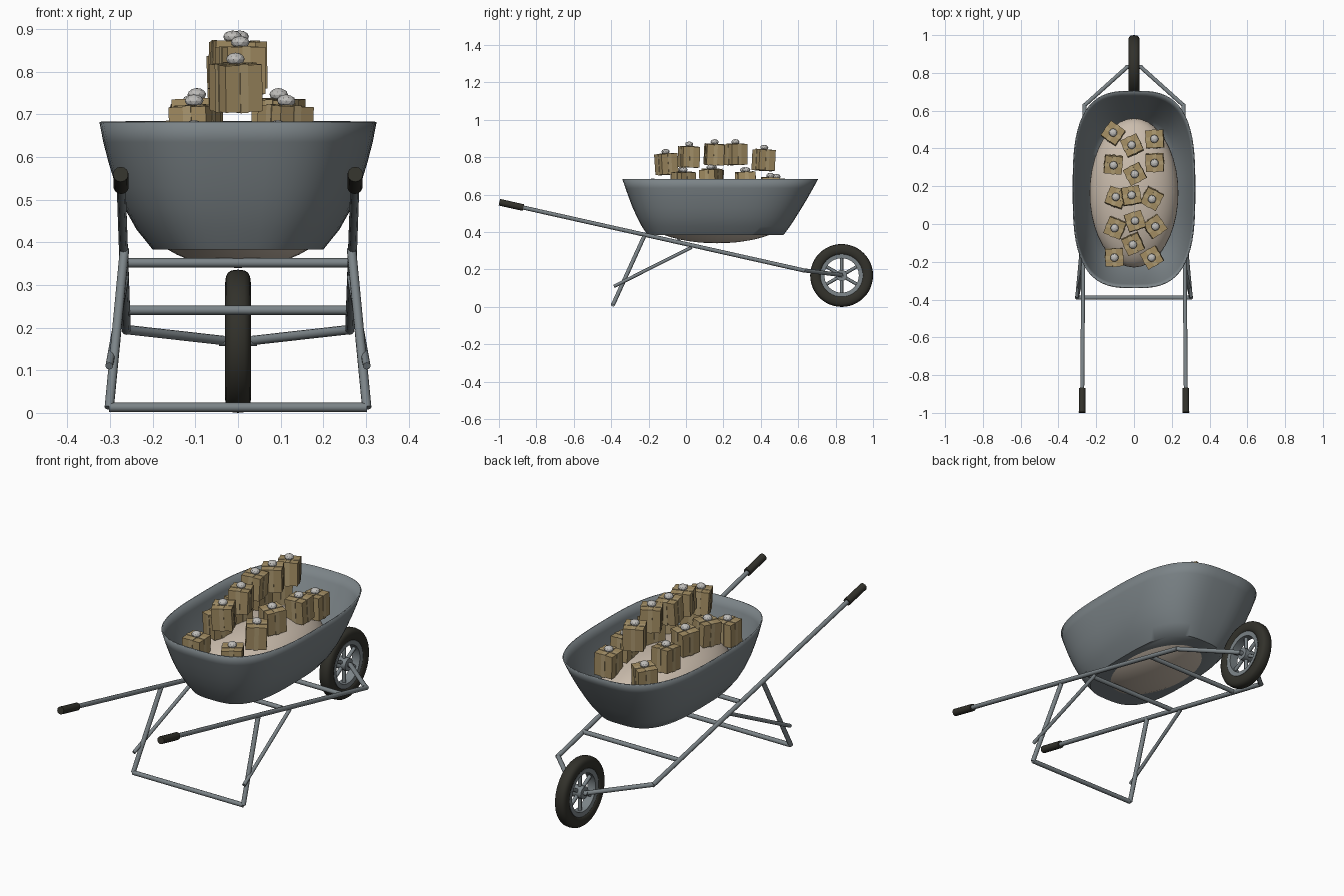
import bpy, math, random
from mathutils import Vector, Matrix, Euler

if "Cube" in bpy.data.objects:
    bpy.data.objects.remove(bpy.data.objects["Cube"])

random.seed(4)


def mat(name, r, g, b):
    m = bpy.data.materials.new(name)
    m.diffuse_color = (r, g, b, 1)
    m.use_nodes = True
    m.node_tree.nodes["Principled BSDF"].inputs["Base Color"].default_value = m.diffuse_color
    return m


METAL = mat("grey metal", 0.20, 0.23, 0.245)
RUBBER = mat("black rubber", 0.032, 0.031, 0.024)
SAND = mat("pale sand", 0.60, 0.51, 0.42)
CARD = mat("tan card", 0.37, 0.27, 0.125)
RIBBON = mat("light tan ribbon", 0.43, 0.33, 0.17)
BOW = mat("silver bow", 0.52, 0.51, 0.49)


def finish(ob, name, m, smooth=True):
    ob.name = name
    ob.data.materials.append(m)
    if smooth:
        bpy.ops.object.select_all(action='DESELECT')
        ob.select_set(True)
        bpy.context.view_layer.objects.active = ob
        bpy.ops.object.shade_smooth_by_angle(angle=math.radians(50))
    return ob


def mesh(name, verts, faces, m):
    me = bpy.data.meshes.new(name)
    me.from_pydata(verts, [], faces)
    ob = bpy.data.objects.new(name, me)
    bpy.context.collection.objects.link(ob)
    return finish(ob, name, m)


def tube(name, a, b, r, m=METAL, sides=10):
    a, b = Vector(a), Vector(b)
    bpy.ops.mesh.primitive_cylinder_add(vertices=sides, radius=r, depth=(b - a).length)
    ob = bpy.context.object
    ob.matrix_world = Matrix.Translation((a + b) / 2) @ (b - a).to_track_quat('Z', 'Y').to_matrix().to_4x4()
    return finish(ob, name, m)


def lathe_x(name, profile, centre, m, n=40):
    # closed (x, radius) profile spun about a wheel axle
    k = len(profile)
    verts, faces = [], []
    for i in range(n):
        t = 2 * math.pi * i / n
        for x, r in profile:
            verts.append((centre[0] + x, centre[1] + r * math.cos(t), centre[2] + r * math.sin(t)))
    for i in range(n):
        for j in range(k):
            a, b = i * k, ((i + 1) % n) * k
            faces.append((a + j, a + (j + 1) % k, b + (j + 1) % k, b + j))
    return mesh(name, verts, faces, m)


# tub: superellipse sections (z, half width, y min, y max), thin shell with floor
sections = [(0.383, 0.200, -0.205, 0.520), (0.43, 0.238, -0.236, 0.556),
            (0.48, 0.266, -0.262, 0.588), (0.53, 0.286, -0.285, 0.619),
            (0.585, 0.303, -0.306, 0.652), (0.635, 0.316, -0.324, 0.680),
            (0.682, 0.325, -0.340, 0.706)]
N, P = 64, 2 / 3.0
verts, faces = [], []
for z, hx, y0, y1 in sections:
    for i in range(N):
        t = 2 * math.pi * i / N
        c, s = math.cos(t), math.sin(t)
        verts.append((hx * math.copysign(abs(c) ** P, c),
                      (y0 + y1) / 2 + (y1 - y0) / 2 * math.copysign(abs(s) ** P, s), z))
for k in range(len(sections) - 1):
    for i in range(N):
        j = (i + 1) % N
        faces.append((k * N + i, k * N + j, (k + 1) * N + j, (k + 1) * N + i))
faces.append(tuple(reversed(range(N))))
tub = mesh("tub", verts, faces, METAL)
sol = tub.modifiers.new("thickness", 'SOLIDIFY')
sol.thickness = 0.006

# sand heap
bpy.ops.mesh.primitive_uv_sphere_add(segments=40, ring_count=24, radius=1, location=(0, 0.165, 0.49))
heap = bpy.context.object
heap.scale = (0.235, 0.395, 0.15)
finish(heap, "sand_heap", SAND)


# rails: height follows one straight slope from the grips to the wheel fork
def rail(y):
    f = (y + 1) / 1.63
    return Vector((0.275 - 0.013 * f, y, 0.56 - 0.365 * f))


def mirror(p, s):
    return (p[0] * s, p[1], p[2])


AXLE = (0, 0.832, 0.168)
for s, side in ((-1, "left"), (1, "right")):
    tube(side + "_rail", mirror(rail(-0.98), s), mirror(rail(0.635), s), 0.011)
    tube(side + "_grip", mirror(rail(-0.998), s), mirror(rail(-0.87), s), 0.018, RUBBER, 14)
    tube(side + "_fork", mirror(rail(0.628), s), (0.035 * s, 0.832, 0.170), 0.011)
    tube(side + "_leg", (0.266 * s, -0.22, 0.385), (0.302 * s, -0.39, 0.012), 0.011)
    tube(side + "_brace", (0.264 * s, 0.03, 0.318), (0.302 * s, -0.385, 0.11), 0.009)

# crossbars
for name, y, z, x in (("leg_crossbar", -0.39, 0.013, 0.302),
                      ("rear_crossbar", -0.04, 0.352, 0.268),
                      ("fore_crossbar", 0.43, 0.241, 0.264)):
    tube(name, (-x, y, z), (x, y, z), 0.011)

# wheel: tyre, rim, hub, spokes and axle
tyre = [(0.030 * math.copysign(abs(math.cos(a)) ** 0.7, math.cos(a)),
         0.138 + 0.030 * math.copysign(abs(math.sin(a)) ** 0.8, math.sin(a)))
        for a in (2 * math.pi * i / 16 for i in range(16))]
lathe_x("tyre", tyre, AXLE, RUBBER, 48)
lathe_x("wheel_rim", [(-0.022, 0.092), (0.022, 0.092), (0.024, 0.114), (-0.024, 0.114)], AXLE, METAL)
lathe_x("wheel_hub", [(-0.026, 0.008), (0.026, 0.008), (0.026, 0.03), (-0.026, 0.03)], AXLE, METAL, 20)
tube("axle", (-0.045, AXLE[1], AXLE[2]), (0.045, AXLE[1], AXLE[2]), 0.011)
for i in range(6):
    a = math.pi / 6 + i * math.pi / 3
    d = Vector((0, math.cos(a), math.sin(a)))
    tube("spoke", Vector(AXLE) + d * 0.02, Vector(AXLE) + d * 0.1, 0.009, METAL, 8)


# gift boxes: x, y, top height, turn in degrees
def slab(name, frame, size, m):
    bpy.ops.mesh.primitive_cube_add(size=1)
    ob = bpy.context.object
    ob.matrix_world = frame @ Matrix.Diagonal((*size, 1))
    return finish(ob, name, m, False)


gifts = [(-0.11, 0.48, 0.685, -35), (0.11, 0.45, 0.69, 3), (-0.01, 0.415, 0.84, 25),
         (-0.11, 0.315, 0.72, -5), (0.11, 0.325, 0.72, 2), (0.005, 0.265, 0.87, 28),
         (-0.095, 0.14, 0.735, -20), (-0.015, 0.15, 0.87, 10), (0.095, 0.135, 0.735, -28),
         (-0.10, -0.02, 0.72, -22), (0.005, 0.015, 0.857, 18), (0.11, -0.013, 0.72, 35),
         (-0.005, -0.105, 0.818, 24), (-0.105, -0.177, 0.66, 2), (0.095, -0.177, 0.66, 30)]
W, H = 0.094, 0.11
for x, y, top, turn in gifts:
    tilt = Euler((random.uniform(-.07, .07), random.uniform(-.05, .05), math.radians(turn)))
    frame = Matrix.Translation((x, y, top - H / 2)) @ tilt.to_matrix().to_4x4()
    slab("gift_box", frame, (W, W, H), CARD)
    slab("gift_ribbon", frame, (W + 0.004, 0.02, H + 0.004), RIBBON)
    slab("gift_ribbon", frame, (0.02, W + 0.004, H + 0.005), RIBBON)
    bpy.ops.mesh.primitive_ico_sphere_add(subdivisions=2, radius=1)
    bow = bpy.context.object
    bow.matrix_world = frame @ Matrix.Translation((0, 0, H / 2 + 0.012)) @ Matrix.Diagonal((0.022, 0.022, 0.015, 1))
    finish(bow, "gift_bow", BOW, False)
